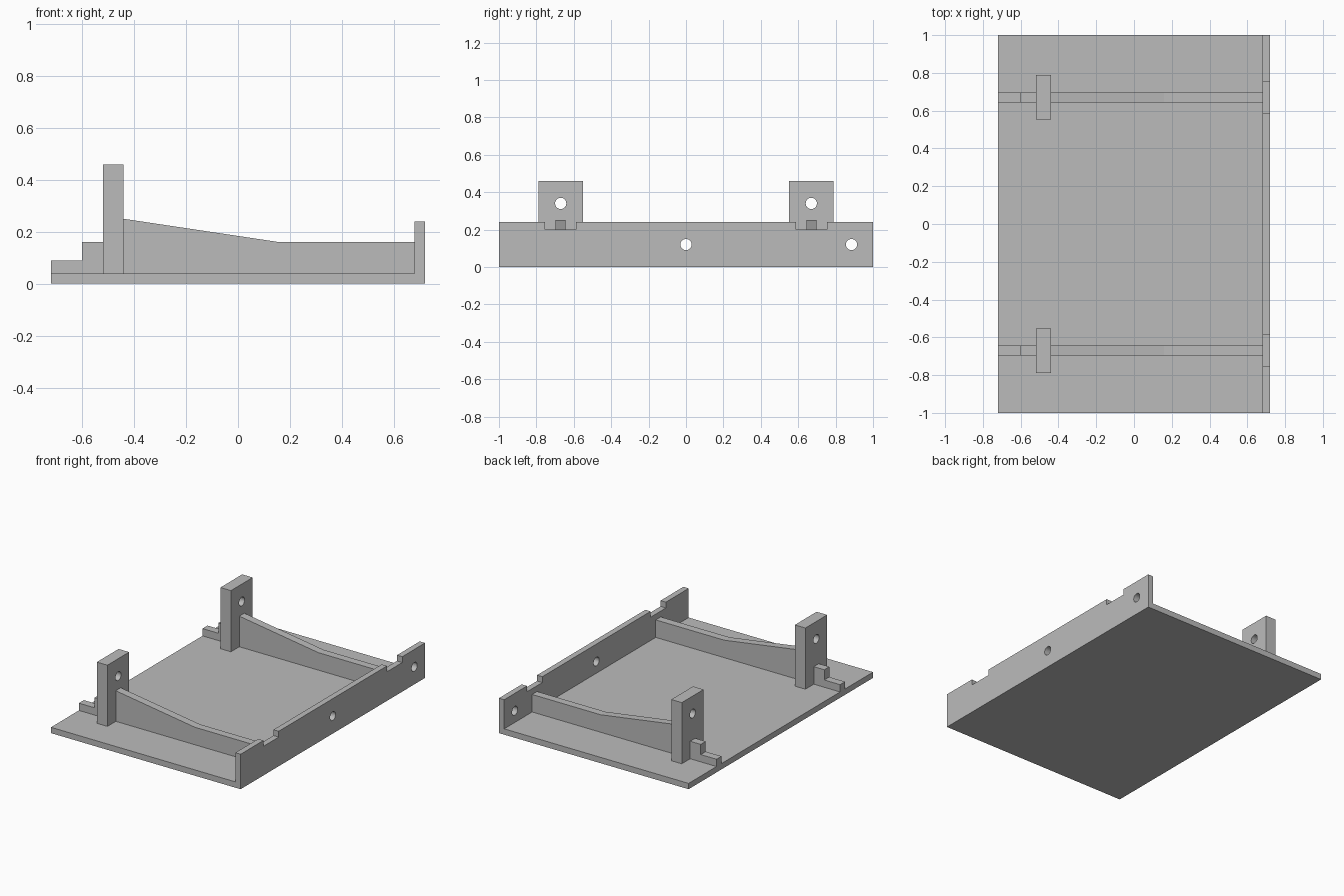
import bpy
import bmesh
from mathutils import Matrix, Vector

cube = bpy.data.objects.get("Cube")
if cube:
    bpy.data.objects.remove(cube, do_unlink=True)

grey = bpy.data.materials.new("plain grey")
grey.use_nodes = True
colour = (0.5, 0.5, 0.5, 1)
grey.diffuse_color = colour
grey.node_tree.nodes["Principled BSDF"].inputs["Base Color"].default_value = colour


def finish(name, bm):
    bmesh.ops.recalc_face_normals(bm, faces=bm.faces)
    mesh = bpy.data.meshes.new(name)
    bm.to_mesh(mesh)
    bm.free()
    mesh.materials.append(grey)
    obj = bpy.data.objects.new(name, mesh)
    bpy.context.collection.objects.link(obj)
    return obj


def prism(name, points, along):
    """Extrude a closed outline along a vector."""
    bm = bmesh.new()
    face = bm.faces.new([bm.verts.new(p) for p in points])
    result = bmesh.ops.extrude_face_region(bm, geom=[face], use_keep_orig=True)
    moved = [v for v in result["geom"] if isinstance(v, bmesh.types.BMVert)]
    bmesh.ops.translate(bm, verts=moved, vec=Vector(along))
    return finish(name, bm)


def box(name, x0, x1, y0, y1, z0, z1):
    outline = [(x0, y0, z0), (x0, y1, z0), (x0, y1, z1), (x0, y0, z1)]
    return prism(name, outline, (x1 - x0, 0, 0))


def drill(obj, x, y, z, radius=0.03):
    """Cut a round hole through the part along x, then remove the cutter."""
    bm = bmesh.new()
    turn = Matrix.Translation((x, y, z)) @ Matrix.Rotation(1.5707963, 4, 'Y')
    bmesh.ops.create_cone(bm, cap_ends=True, segments=32, radius1=radius,
                          radius2=radius, depth=0.3, matrix=turn)
    cutter = finish("hole_cutter", bm)
    cutter.hide_render = True
    mod = obj.modifiers.new("hole", 'BOOLEAN')
    mod.operation = 'DIFFERENCE'
    mod.solver = 'EXACT'
    mod.object = cutter
    bpy.context.view_layer.objects.active = obj
    bpy.ops.object.modifier_apply(modifier=mod.name)
    bpy.data.objects.remove(cutter, do_unlink=True)


half_x, base_top, wall_x = 0.72, 0.04, 0.68
post_x0, post_x1, rib_y = -0.52, -0.44, 0.67

# Base plate
box("base_plate", -half_x, wall_x, -1, 1, 0, base_top)

# Side wall with two notches in its top edge and two holes
notch = 0.083
top_edge = [(-1, 0.24)]
for c in (-rib_y, rib_y):
    top_edge += [(c - notch, 0.24), (c - notch, 0.2), (c + notch, 0.2), (c + notch, 0.24)]
outline = [(-1, 0)] + top_edge + [(1, 0.24), (1, 0)]
wall = prism("side_wall", [(wall_x, y, z) for y, z in outline], (half_x - wall_x, 0, 0))
for y in (0, 0.885):
    drill(wall, half_x, y, 0.12)

# Ribs, posts and stepped tails, one set at each end
rib = [(post_x1, base_top), (post_x1, 0.25), (0.16, 0.16), (wall_x, 0.16), (wall_x, base_top)]
tail = [(-half_x, base_top), (-half_x, 0.09), (-0.6, 0.09), (-0.6, 0.16),
        (post_x0, 0.16), (post_x0, base_top)]
for side, c in (("front", -rib_y), ("back", rib_y)):
    for part, profile in (("rib", rib), ("stepped_tail", tail)):
        prism(f"{side}_{part}", [(x, c - 0.027, z) for x, z in profile], (0, 0.054, 0))
    post = box(f"{side}_post", post_x0, post_x1, c - 0.118, c + 0.118, base_top, 0.46)
    drill(post, (post_x0 + post_x1) / 2, c, 0.34)
